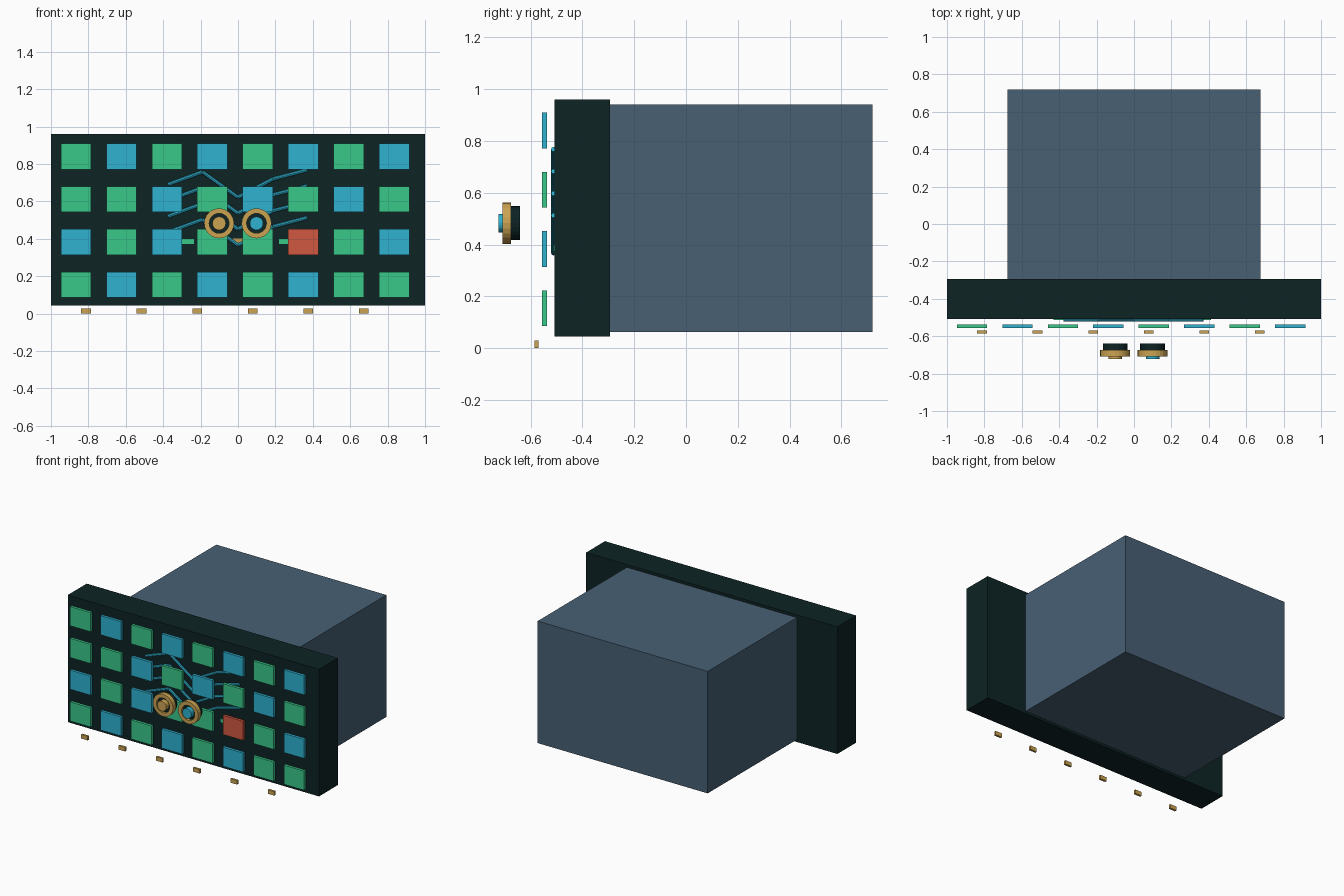
import bpy
import math
from mathutils import Vector

cube = bpy.data.objects.get("Cube")
if cube:
    bpy.data.objects.remove(cube, do_unlink=True)


def material(name, r, g, b):
    """Flat material from 8-bit display values, stored as linear."""
    lin = [((v / 255 + 0.055) / 1.055) ** 2.4 for v in (r, g, b)]
    mat = bpy.data.materials.new(name)
    mat.use_nodes = True
    mat.diffuse_color = (*lin, 1)
    mat.node_tree.nodes["Principled BSDF"].inputs["Base Color"].default_value = (*lin, 1)
    return mat


slate = material("slate_blue", 72, 96, 116)
dark = material("dark_teal", 13, 35, 36)
green = material("green", 56, 200, 138)
cyan = material("cyan", 46, 178, 208)
red = material("red", 208, 88, 64)
gold = material("gold", 204, 164, 82)


def finish(name, mat):
    obj = bpy.context.object
    obj.name = name
    obj.data.materials.append(mat)
    return obj


def box(name, mat, x, y, z):
    """Box from (low, high) ranges on each axis."""
    centre = [(a + b) / 2 for a, b in (x, y, z)]
    bpy.ops.mesh.primitive_cube_add(size=1, location=centre)
    obj = finish(name, mat)
    obj.scale = [b - a for a, b in (x, y, z)]
    bpy.ops.object.transform_apply(location=False, rotation=False, scale=True)
    return obj


def disc(name, mat, x, z, radius, y0, y1):
    """Cylinder lying along y."""
    bpy.ops.mesh.primitive_cylinder_add(
        vertices=24, radius=radius, depth=y1 - y0,
        location=(x, (y0 + y1) / 2, z), rotation=(math.pi / 2, 0, 0))
    return finish(name, mat)


def ring(name, mat, x, z, outer, inner, y0, y1, sides=24):
    """Square-section ring facing the front."""
    profile = [(outer, y0), (outer, y1), (inner, y1), (inner, y0)]
    verts, faces = [], []
    for i in range(sides):
        a = math.tau * i / sides
        verts += [(x + r * math.cos(a), y, z + r * math.sin(a)) for r, y in profile]
        for k in range(4):
            j, n = (i + 1) % sides, (k + 1) % 4
            faces.append((i * 4 + k, i * 4 + n, j * 4 + n, j * 4 + k))
    mesh = bpy.data.meshes.new(name)
    mesh.from_pydata(verts, [], faces)
    mesh.materials.append(mat)
    obj = bpy.data.objects.new(name, mesh)
    bpy.context.collection.objects.link(obj)
    return obj


def rod(name, mat, start, end, radius):
    """Thin round rod between two points."""
    a, b = Vector(start), Vector(end)
    bpy.ops.mesh.primitive_cylinder_add(
        vertices=8, radius=radius, depth=(b - a).length, location=(a + b) / 2)
    obj = finish(name, mat)
    obj.rotation_euler = (b - a).to_track_quat('Z', 'Y').to_euler()
    return obj


# Main masses
box("rear_body", slate, (-0.677, 0.677), (-0.295, 0.72), (0.062, 0.94))
box("front_panel", dark, (-1, 1), (-0.507, -0.293), (0.045, 0.96))

# Grid of coloured tiles, top row first
colours = {"G": green, "B": cyan, "R": red}
for row, pattern in enumerate(("GBGBGBGB", "GGBGBGBG", "BGBGGRGB", "GBGBGBGG")):
    for col, key in enumerate(pattern):
        x, z = -0.866 + 0.243 * col, 0.84 - 0.2285 * row
        box(f"tile_{row + 1}_{col + 1}", colours[key], (x - 0.081, x + 0.081),
            (-0.556, -0.536), (z - 0.069, z + 0.069))

# Zigzag rods on the panel face
zigzag = [(-0.375, 0.69), (-0.19, 0.758), (0, 0.622), (0.187, 0.72), (0.37, 0.768)]
for line in range(4):
    path = [(x, -0.511, z - 0.085 * line) for x, z in zigzag]
    for i in range(4):
        rod(f"zigzag_{line + 1}_{i + 1}", cyan, path[i], path[i + 1], 0.01)

# Bars and small centre plate on the panel face
box("right_bar", green, (-0.43, -0.235), (-0.512, -0.505), (0.373, 0.398))
box("left_bar", green, (0.22, 0.412), (-0.512, -0.505), (0.373, 0.398))
box("centre_plate", gold, (-0.03, 0.03), (-0.514, -0.505), (0.378, 0.402))

# Pair of dials in front
for side, x, hub in (("right", -0.101, gold), ("left", 0.099, cyan)):
    disc(f"{side}_dial_base", dark, x, 0.483, 0.066, -0.69, -0.64)
    ring(f"{side}_dial_ring", gold, x, 0.483, 0.08, 0.053, -0.709, -0.675)
    disc(f"{side}_dial_hub", hub, x, 0.483, 0.036, -0.723, -0.685)

# Row of small studs at the base
for i in range(6):
    x = -0.813 + 0.2972 * i
    box(f"stud_{i + 1}", gold, (x - 0.026, x + 0.026), (-0.585, -0.57), (0, 0.029))
